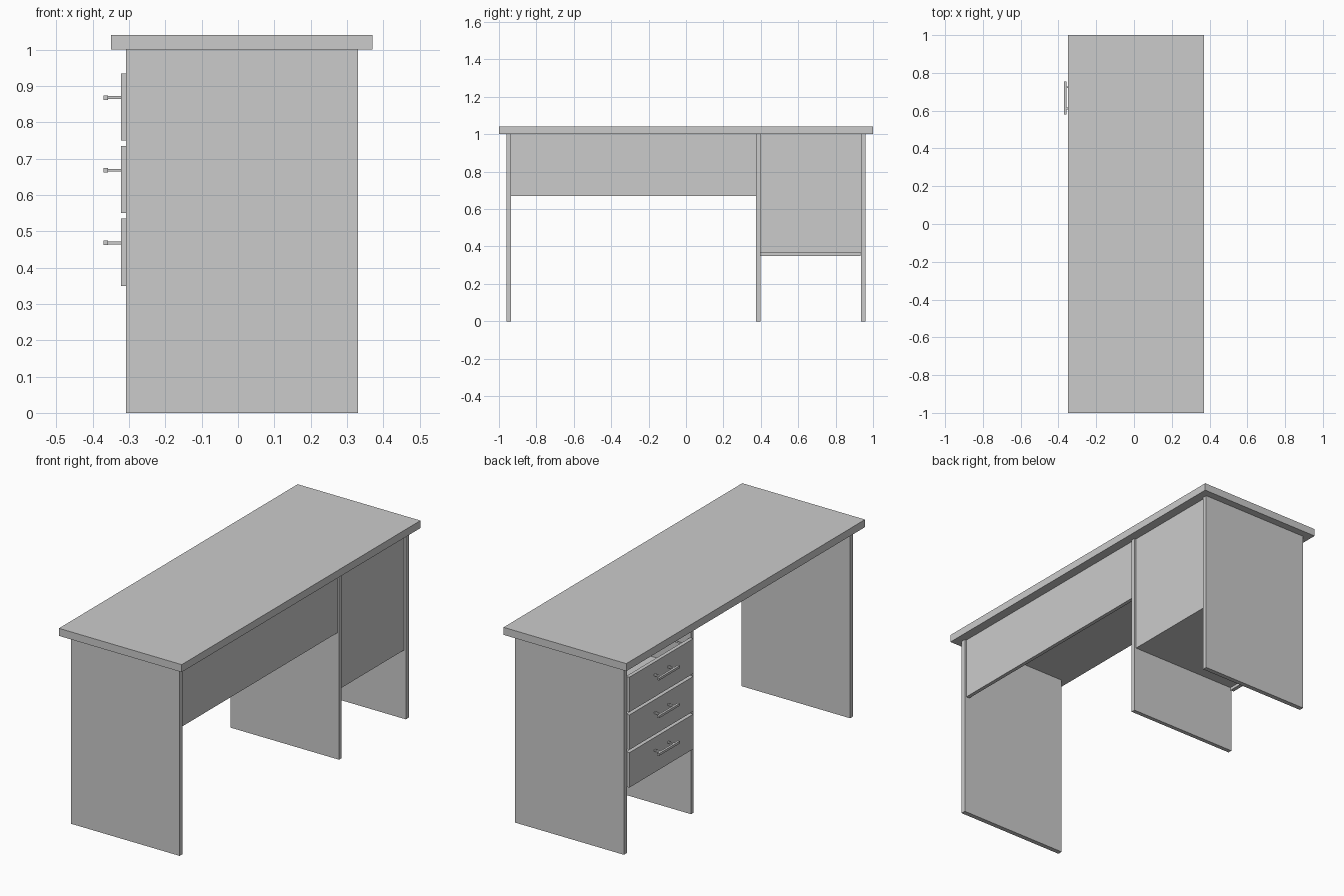
import bpy, bmesh
from mathutils import Vector

if "Cube" in bpy.data.objects:
    bpy.data.objects.remove(bpy.data.objects["Cube"])


def box(bm, x, y, z):
    """Add an axis-aligned box given (min, max) ranges."""
    verts = bmesh.ops.create_cube(bm, size=1)["verts"]
    for v in verts:
        v.co = Vector([r[0] + (c + 0.5) * (r[1] - r[0]) for c, r in zip(v.co, (x, y, z))])


def part(name, *boxes):
    bm = bmesh.new()
    for b in boxes:
        box(bm, *b)
    mesh = bpy.data.meshes.new(name)
    bm.to_mesh(mesh)
    bm.free()
    obj = bpy.data.objects.new(name, mesh)
    bpy.context.collection.objects.link(obj)
    return obj


# Desk top
part("desk_top", ((-0.35, 0.37), (-1, 1), (1.0, 1.04)))

# Three upright side panels
for name, y in (("end_panel", (-0.96, -0.935)),
                ("middle_panel", (0.375, 0.397)),
                ("drawer_end_panel", (0.935, 0.96))):
    part(name, ((-0.308, 0.33), y, (0, 1.0)))

# Panels closing the far side of the knee space and the drawer bay
part("modesty_panel", ((0.30, 0.32), (-0.935, 0.375), (0.67, 1.0)))
part("drawer_bay_back", ((0.30, 0.32), (0.397, 0.935), (0.365, 1.0)))
part("drawer_bay_floor", ((-0.302, 0.30), (0.397, 0.935), (0.365, 0.375)))

# Three drawers, each a front, an open tray and a bar handle
for i in range(3):
    z = 0.35 + 0.2 * i
    part(f"drawer_front_{i + 1}", ((-0.322, -0.302), (0.398, 0.934), (z, z + 0.185)))
    tray = (z + 0.026, z + 0.15)
    part(f"drawer_tray_{i + 1}",
         ((-0.302, 0.29), (0.405, 0.417), tray),
         ((-0.302, 0.29), (0.915, 0.927), tray),
         ((0.278, 0.29), (0.417, 0.915), tray),
         ((-0.302, 0.278), (0.417, 0.915), (tray[0], tray[0] + 0.01)))
    h = z + 0.118
    part(f"drawer_handle_{i + 1}",
         ((-0.37, -0.358), (0.58, 0.755), (h - 0.006, h + 0.006)),
         *[((-0.358, -0.322), (y - 0.005, y + 0.005), (h - 0.004, h + 0.004))
           for y in (0.611, 0.724)])
